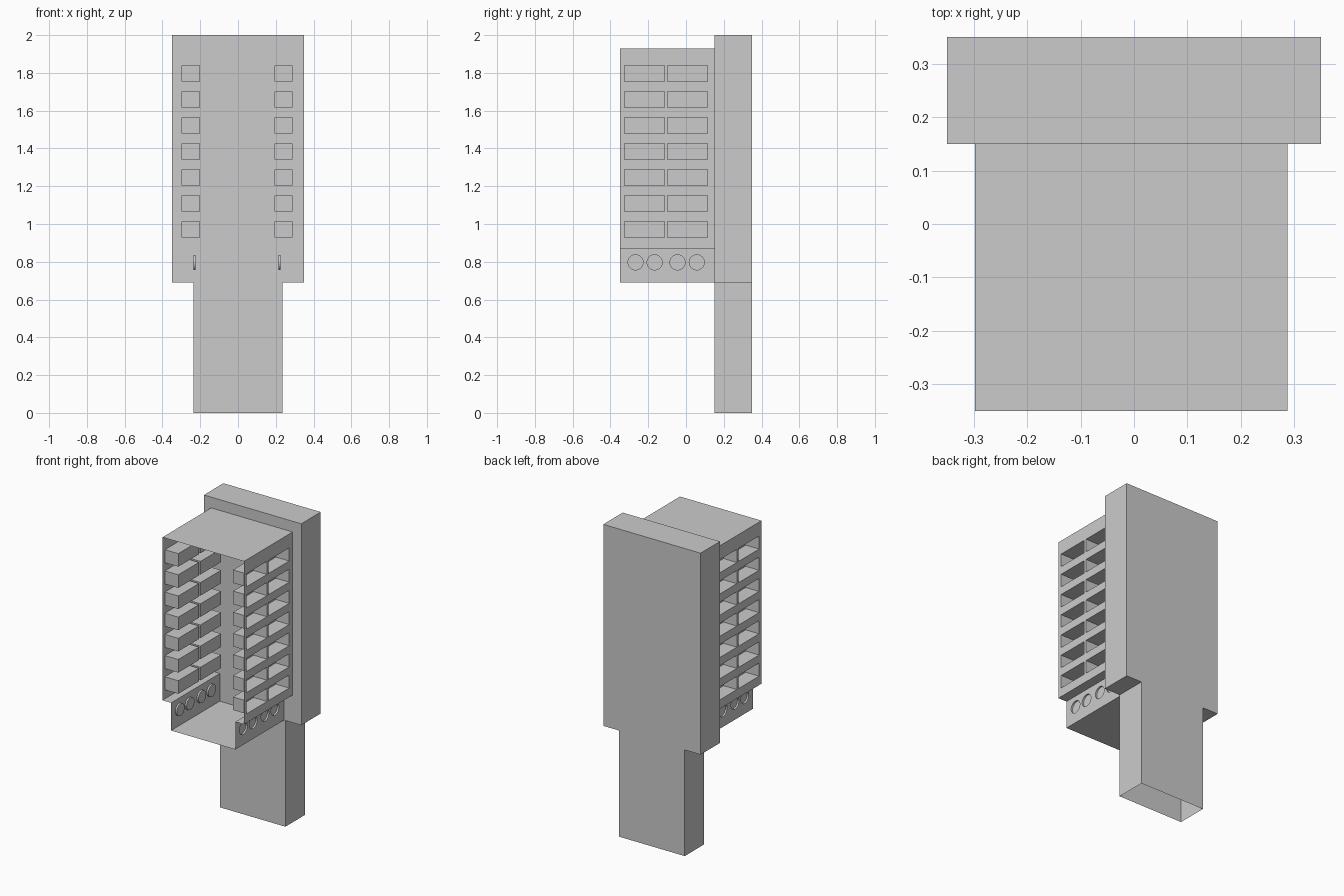
import bpy, bmesh, math

if "Cube" in bpy.data.objects:
    bpy.data.objects.remove(bpy.data.objects["Cube"])

FRONT, JOIN, BACK = -0.35, 0.15, 0.35


def finish(name, bm, x=0.0):
    bmesh.ops.remove_doubles(bm, verts=bm.verts, dist=1e-5)
    mesh = bpy.data.meshes.new(name)
    bm.to_mesh(mesh)
    bm.free()
    obj = bpy.data.objects.new(name, mesh)
    obj.location.x = x
    bpy.context.collection.objects.link(obj)
    return obj


def face(bm, points):
    return bm.faces.new([bm.verts.new(p) for p in points])


def pocket(bm, x, depth, cell, centre, half, n):
    """Wall cell in the yz plane with a pocket: rectangle if n == 4, else round."""
    y0, y1, z0, z1 = cell
    cy, cz = centre
    outer, inner, deep = [], [], []
    for i in range(n):
        a = math.pi / 4 + 2 * math.pi * i / n
        c, s = math.cos(a), math.sin(a)
        m = max(abs(c), abs(s))
        u, v = c / m, s / m
        oy = cy + u * ((y1 - cy) if u > 0 else (cy - y0))
        oz = cz + v * ((z1 - cz) if v > 0 else (cz - z0))
        iu, iv = (u, v) if n == 4 else (c, s)
        iy, iz = cy + iu * half[0], cz + iv * half[1]
        outer.append((x, oy, oz))
        inner.append((x, iy, iz))
        deep.append((x - depth, iy, iz))
    for a, b in ((outer, inner), (inner, deep)):
        for i in range(n):
            j = (i + 1) % n
            face(bm, (a[i], a[j], b[j], b[i]))
    face(bm, deep)


def splits(centres, lo, hi):
    """Cell limits halfway between neighbouring centres."""
    mids = [(a + b) / 2 for a, b in zip(centres, centres[1:])]
    return [lo] + mids + [hi]


# Back body and narrower stem, open underneath
profile = [(-0.236, 0), (0.236, 0), (0.236, 0.69), (0.35, 0.69),
           (0.35, 2), (-0.35, 2), (-0.35, 0.69), (-0.236, 0.69)]
bm = bmesh.new()
face(bm, [(x, JOIN, z) for x, z in profile])
face(bm, [(x, BACK, z) for x, z in reversed(profile)])
for (xa, za), (xb, zb) in zip(profile[1:], profile[2:] + profile[:1]):
    face(bm, [(xa, JOIN, za), (xa, BACK, za), (xb, BACK, zb), (xb, JOIN, zb)])
finish("back_body", bm)

# Open-fronted housing, right half
WIDE, NARROW = 0.293, 0.231
TOP, STEP, BOTTOM = 1.93, 0.87, 0.69
bm = bmesh.new()

# Ceiling, ledge and floor
face(bm, [(0, FRONT, TOP), (WIDE, FRONT, TOP), (WIDE, JOIN, TOP), (0, JOIN, TOP)])
for xa, xb, z in ((NARROW, WIDE, STEP), (0, NARROW, BOTTOM)):
    face(bm, [(xa, JOIN, z), (xb, JOIN, z), (xb, FRONT, z), (xa, FRONT, z)])

# Upper wall with rectangular pockets
cols = [-0.219, 0.009]
rows = [0.971 + 0.1377 * i for i in range(7)]
ys, zs = splits(cols, FRONT, JOIN), splits(rows, STEP, TOP)
for c, cy in enumerate(cols):
    for r, cz in enumerate(rows):
        pocket(bm, WIDE, 0.096, (ys[c], ys[c + 1], zs[r], zs[r + 1]),
               (cy, cz), (0.106, 0.0425), 4)

# Lower wall with shallow round pockets
rounds = [-0.267, -0.166, -0.045, 0.057]
ys = splits(rounds, FRONT, JOIN)
for c, cy in enumerate(rounds):
    pocket(bm, NARROW, 0.011, (ys[c], ys[c + 1], BOTTOM, STEP),
           (cy, 0.797), (0.04, 0.04), 32)

housing = finish("front_housing", bm, -0.005)
mirror = housing.modifiers.new("mirror", 'MIRROR')
mirror.use_axis = (True, False, False)

bpy.context.view_layer.objects.active = housing
housing.select_set(True)
bpy.ops.object.shade_smooth_by_angle(angle=math.radians(30))
